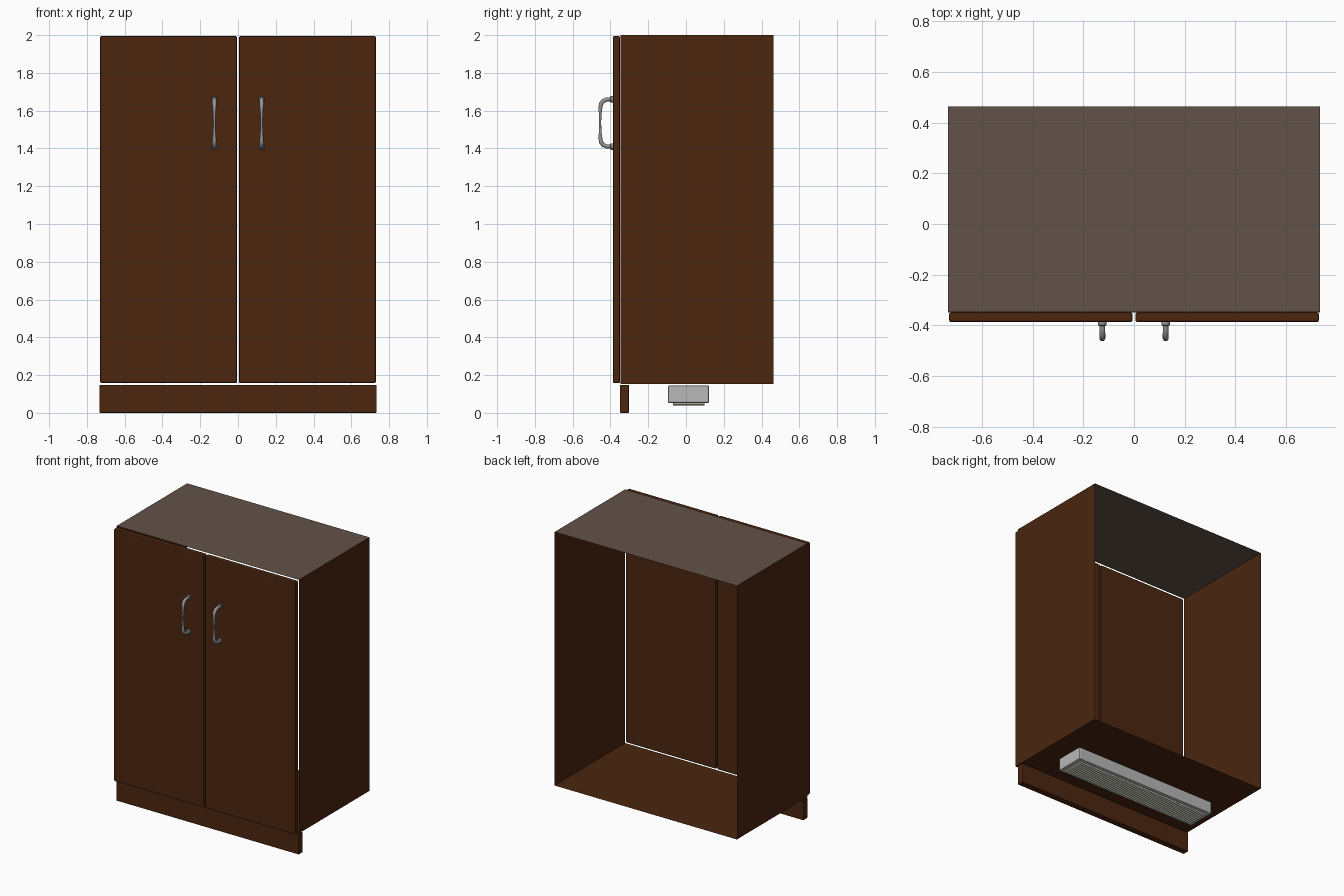
import bpy, bmesh, math
from mathutils import Vector

if "Cube" in bpy.data.objects:
    bpy.data.objects.remove(bpy.data.objects["Cube"])


def mat(name, rgb):
    m = bpy.data.materials.new(name)
    m.diffuse_color = (*rgb, 1)
    m.use_nodes = True
    m.node_tree.nodes["Principled BSDF"].inputs["Base Color"].default_value = m.diffuse_color
    return m


WOOD = mat("brown wood", (0.070, 0.0190, 0.0048))
TOP = mat("grey brown top", (0.122, 0.084, 0.065))
METAL = mat("handle metal", (0.30, 0.30, 0.30))
CASE = mat("light grey case", (0.48, 0.48, 0.48))
DIFFUSER = mat("pale diffuser", (0.68, 0.68, 0.58))


def finish(bm, name, material, smooth=False):
    bmesh.ops.recalc_face_normals(bm, faces=bm.faces[:])
    me = bpy.data.meshes.new(name)
    bm.to_mesh(me)
    bm.free()
    me.materials.append(material)
    ob = bpy.data.objects.new(name, me)
    bpy.context.collection.objects.link(ob)
    if smooth:
        bpy.context.view_layer.objects.active = ob
        ob.select_set(True)
        bpy.ops.object.shade_smooth_by_angle(angle=math.radians(40))
        ob.select_set(False)
    return ob


def box(name, lo, hi, material, bevel=0.0):
    bm = bmesh.new()
    bmesh.ops.create_cube(bm, size=1)
    for v in bm.verts:
        v.co = Vector([(a + b) / 2 + c * (b - a) for a, b, c in zip(lo, hi, v.co)])
    if bevel:
        bmesh.ops.bevel(bm, geom=bm.edges[:], offset=bevel, segments=2,
                        profile=0.5, affect='EDGES')
    return finish(bm, name, material)


def sheet(name, corners, material):
    bm = bmesh.new()
    bm.faces.new([bm.verts.new(c) for c in corners])
    return finish(bm, name, material)


X, Y0, Y1, Z0, Z1 = 0.734, -0.348, 0.463, 0.154, 2.0

# Carcass: thin sheets, open at the back
sheet("cabinet_top", [(-X, Y0, Z1), (X, Y0, Z1), (X, Y1, Z1), (-X, Y1, Z1)], TOP)
sheet("cabinet_floor", [(-X, Y0, Z0), (X, Y0, Z0), (X, Y1, Z0), (-X, Y1, Z0)], WOOD)
for s, side in ((-1, "left"), (1, "right")):
    sheet(side + "_side", [(s * X, Y0, Z0), (s * X, Y1, Z0),
                           (s * X, Y1, Z1), (s * X, Y0, Z1)], WOOD)

# Toe kick board
box("toe_kick", (-X, -0.350, 0), (X, -0.302, 0.148), WOOD, 0.004)


def tube(bm, path, sides=10):
    """Tube through (x, y, z, radius) points lying in a vertical y-z plane."""
    pts = [Vector(p[:3]) for p in path]
    rings = []
    for i, p in enumerate(pts):
        d = (pts[min(i + 1, len(pts) - 1)] - pts[max(i - 1, 0)]).normalized()
        u = Vector((1, 0, 0))
        w = d.cross(u)
        r = path[i][3]
        rings.append([bm.verts.new(p + r * (math.cos(a) * u + math.sin(a) * w))
                      for a in (2 * math.pi * k / sides for k in range(sides))])
    for a, b in zip(rings, rings[1:]):
        for k in range(sides):
            n = (k + 1) % sides
            bm.faces.new((a[k], a[n], b[n], b[k]))
    bm.faces.new(rings[0])
    bm.faces.new(rings[-1])


# Doors and bow handles with round flanges
HALF = [(-0.386, 0.125, 0.011), (-0.418, 0.125, 0.011), (-0.438, 0.117, 0.012),
        (-0.450, 0.101, 0.012), (-0.4525, 0.085, 0.0105), (-0.4545, 0.045, 0.0075)]
MID = 1.535
for s, side in ((-1, "left"), (1, "right")):
    xs = sorted((s * 0.005, s * 0.730))
    box(side + "_door", (xs[0], -0.387, 0.158), (xs[1], -0.349, 1.995), WOOD, 0.008)
    hx = s * 0.125
    bm = bmesh.new()
    path = [(hx, y, MID + z, r) for y, z, r in HALF]
    path.append((hx, -0.455, MID, 0.006))
    path += [(hx, y, MID - z, r) for y, z, r in reversed(HALF)]
    tube(bm, path)
    for t in (-1, 1):
        z = MID + t * 0.125
        tube(bm, [(hx, -0.386, z, 0.017), (hx, -0.398, z, 0.017),
                  (hx, -0.402, z, 0.013)], 12)
    finish(bm, side + "_handle", METAL, True)

# Light fitting under the floor
box("light_case", (-0.585, -0.096, 0.052), (0.585, 0.122, 0.145), CASE, 0.007)

# Ribbed diffuser: zigzag profile extruded along y
bm = bmesh.new()
ribs, half = 60, 0.555
step = 2 * half / ribs
profile = [(-half, 0.054)]
for i in range(ribs):
    x = -half + i * step
    profile += [(x, 0.044), (x + step / 2, 0.039)]
profile += [(half, 0.044), (half, 0.054)]
front = [bm.verts.new((x, -0.070, z)) for x, z in profile]
back = [bm.verts.new((x, 0.097, z)) for x, z in profile]
for i in range(len(profile)):
    n = (i + 1) % len(profile)
    bm.faces.new((front[i], front[n], back[n], back[i]))
bm.faces.new(front)
bm.faces.new(back)
finish(bm, "light_diffuser", DIFFUSER)
